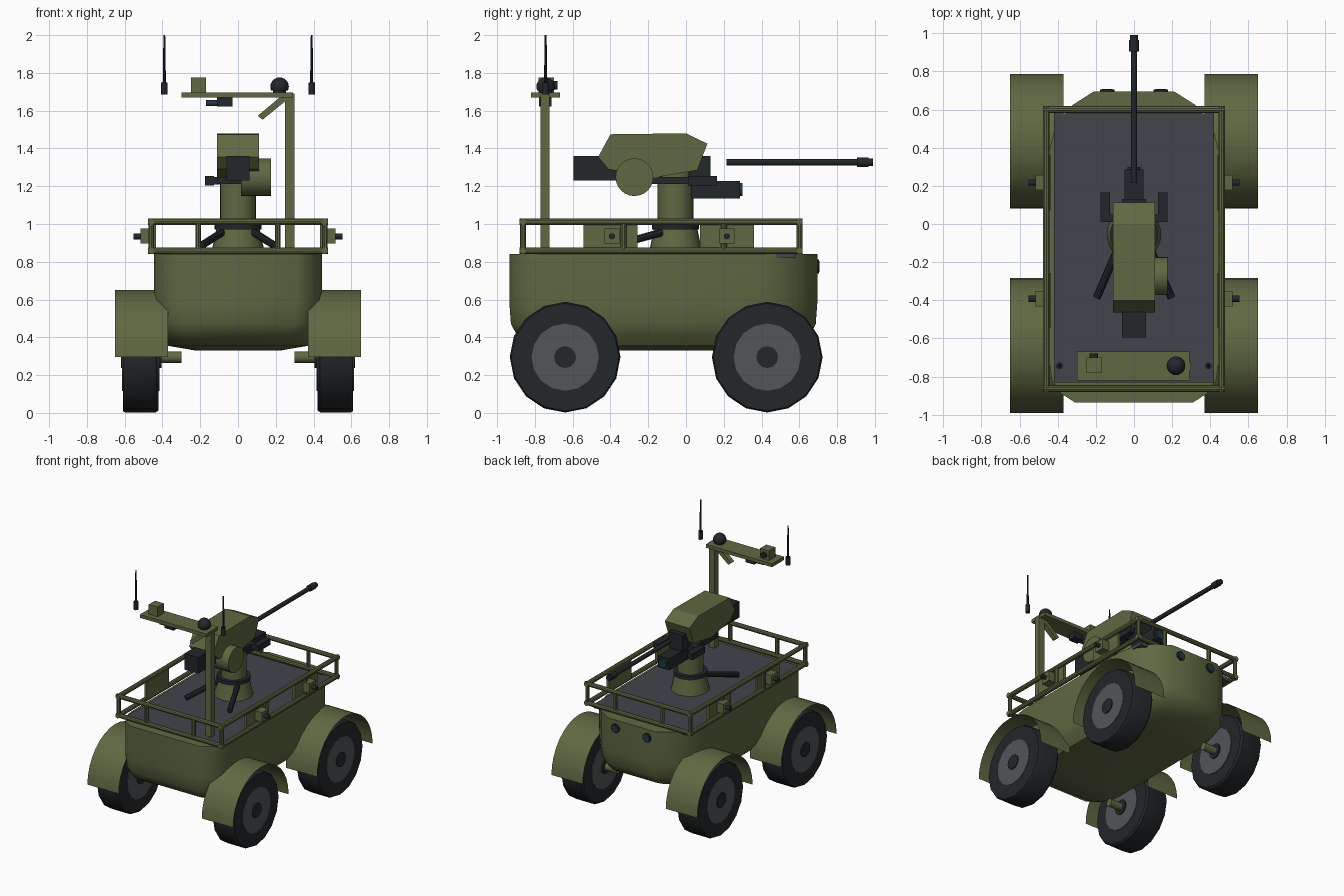
import bpy, bmesh, math
from mathutils import Vector

if "Cube" in bpy.data.objects:
    bpy.data.objects.remove(bpy.data.objects["Cube"])


def mat(name, c):
    m = bpy.data.materials.new(name)
    m.diffuse_color = (*c, 1)
    m.use_nodes = True
    m.node_tree.nodes["Principled BSDF"].inputs["Base Color"].default_value = m.diffuse_color
    return m


OLIVE = mat("olive", (0.115, 0.14, 0.055))
DARK = mat("dark", (0.016, 0.02, 0.023))
DECK = mat("deck_grey", (0.055, 0.058, 0.07))
RIM = mat("rim_grey", (0.085, 0.09, 0.1))
LENS = mat("lens", (0.015, 0.04, 0.055))


def make(name, bm, m, smooth=True):
    bmesh.ops.recalc_face_normals(bm, faces=bm.faces)
    me = bpy.data.meshes.new(name)
    bm.to_mesh(me)
    bm.free()
    me.materials.append(m)
    ob = bpy.data.objects.new(name, me)
    bpy.context.collection.objects.link(ob)
    if smooth:
        bpy.ops.object.select_all(action='DESELECT')
        ob.select_set(True)
        bpy.context.view_layer.objects.active = ob
        bpy.ops.object.shade_smooth_by_angle(angle=math.radians(35))
    return ob


def box(name, x, y, z, m):
    bm = bmesh.new()
    bmesh.ops.create_cube(bm, size=1)
    for v in bm.verts:
        v.co = [(r[0] + r[1]) / 2 + c * (r[1] - r[0]) for r, c in zip((x, y, z), v.co)]
    return make(name, bm, m, False)


def tube(name, a, b, r, m, r2=None, n=16):
    a, b = Vector(a), Vector(b)
    bm = bmesh.new()
    bmesh.ops.create_cone(bm, cap_ends=True, segments=n, radius1=r,
                          radius2=r if r2 is None else r2, depth=(b - a).length)
    q = Vector((0, 0, 1)).rotation_difference(b - a)
    for v in bm.verts:
        v.co = q @ v.co + (a + b) / 2
    return make(name, bm, m)


def loft(name, rings, m, smooth=True):
    bm = bmesh.new()
    vs = [[bm.verts.new(p) for p in r] for r in rings]
    n = len(vs[0])
    for r0, r1 in zip(vs, vs[1:]):
        for i in range(n):
            bm.faces.new((r0[i], r0[(i + 1) % n], r1[(i + 1) % n], r1[i]))
    bm.faces.new(vs[0])
    bm.faces.new(vs[-1])
    return make(name, bm, m, smooth)


# Hull: rounded plan outline lofted down to a tucked-in belly
half = [(0.21, 0.695), (0.32, 0.625), (0.41, 0.52), (0.445, 0.38),
        (0.445, -0.72), (0.43, -0.82), (0.38, -0.89), (0.31, -0.935)]
plan = half + [(-x, y) for x, y in reversed(half)]
levels = [(0.84, 1, 1), (0.58, 1, 1), (0.47, 0.975, 0.99), (0.41, 0.92, 0.95),
          (0.355, 0.83, 0.82), (0.33, 0.5, 0.6)]
loft("hull", [[(x * sx, (y + 0.12) * sy - 0.12, z) for x, y in plan]
              for z, sx, sy in levels], OLIVE)
box("deck", (-0.42, 0.42), (-0.83, 0.58), (0.82, 0.848), DECK)

# Wheels and thin open fenders
for sx, side in ((1, "right"), (-1, "left")):
    for y, end in ((-0.64, "rear"), (0.43, "front")):
        tag = f"{end}_{side}"
        zc = 0.295
        loft("tyre_" + tag, [[(sx * x, y + r * math.sin(k * math.pi / 8),
                               zc + r * math.cos(k * math.pi / 8)) for k in range(16)]
                             for x, r in ((0.42, 0.28), (0.435, 0.293), (0.595, 0.293), (0.61, 0.285))], DARK)
        tube("rim_" + tag, (sx * 0.415, y, zc), (sx * 0.613, y, zc), 0.178, RIM)
        tube("hub_" + tag, (sx * 0.405, y, zc), (sx * 0.62, y, zc), 0.058, DARK, n=12)
        tube("axle_" + tag, (sx * 0.3, y, zc), (sx * 0.41, y, zc), 0.03, OLIVE)
        bm = bmesh.new()
        prev = None
        for k in range(17):
            t = math.pi * k / 16
            p = [bm.verts.new((sx * x, y + 0.003 + 0.353 * math.cos(t), 0.297 + 0.353 * math.sin(t)))
                 for x in (0.37, 0.65)]
            if prev:
                bm.faces.new((prev[0], prev[1], p[1], p[0]))
            prev = p
        make("fender_" + tag, bm, OLIVE)

# Headlights
for x in (-0.14, 0.14):
    tube("headlight", (x, 0.66, 0.775), (x, 0.704, 0.775), 0.037, DARK)
    tube("headlight_lens", (x, 0.70, 0.775), (x, 0.708, 0.775), 0.028, LENS)

# Guard rail
X, Y0, Y1, R = 0.459, -0.863, 0.6, 0.018
for z in (0.858, 1.012):
    for y in (Y0, Y1):
        tube("rail_cross", (-X - R, y, z), (X + R, y, z), R, OLIVE, n=10)
    for x in (-X, X):
        tube("rail_side", (x, Y0 - R, z), (x, Y1 + R, z), R, OLIVE, n=10)
posts = [(sx * x, y) for sx in (-1, 1) for x, y in
         ((X, Y0), (X, Y1), (X, -0.33), (X, 0.2), (0.21, Y0), (0.21, Y1))]
for x, y in posts:
    tube("rail_post", (x, y, 0.85), (x, y, 1.012), 0.016, OLIVE, n=10)

# Side panels with sensor boxes
for s in (-1, 1):
    for y in (-0.392, 0.217):
        yp = y if y > 0 else -0.4
        box("side_panel", sorted((s * 0.435, s * 0.455)), (yp - 0.143, yp + 0.143), (0.86, 1.005), OLIVE)
        box("side_sensor", sorted((s * 0.455, s * 0.515)), (y - 0.04, y + 0.04), (0.897, 0.975), OLIVE)
        tube("side_sensor_lens", (s * 0.5, y, 0.935), (s * 0.553, y, 0.935), 0.016, DARK)

# Turret pedestal
C = -0.055
tube("pedestal_base", (0, C, 0.84), (0, C, 0.975), 0.143, OLIVE, 0.115, 24)
tube("pedestal_ring", (0, C, 0.97), (0, C, 1.0), 0.125, DARK, n=24)
tube("pedestal_column", (0, C, 1.0), (0, C, 1.3), 0.095, OLIVE, n=24)
for s in (-1, 1):
    tube("pedestal_strut", (s * 0.195, -0.385, 0.885), (s * 0.085, -0.13, 0.955), 0.021, DARK, n=10)

# Weapon housing
prof = [(-0.465, 1.355), (-0.4, 1.475), (0, 1.48), (0.113, 1.425),
        (0.06, 1.285), (-0.17, 1.245), (-0.41, 1.29)]
loft("turret_housing", [[(x, y, z) for y, z in prof] for x in (-0.11, 0.11)], OLIVE, False)
box("ammo_receiver", (-0.062, 0.062), (-0.595, 0.13), (1.23, 1.36), DARK)
tube("side_drum", (0.015, -0.273, 1.248), (0.175, -0.273, 1.248), 0.1, OLIVE, n=24)
box("cradle", (-0.11, 0.11), (-0.25, 0.06), (1.212, 1.25), DARK)
for s in (-1, 1):
    box("side_sight", sorted((s * 0.127, s * 0.175)), (0.01, 0.165), (1.205, 1.255), DARK)
    box("sight_bracket", sorted((s * 0.08, s * 0.13)), (0.01, 0.05), (1.21, 1.25), DARK)
box("main_sight", (-0.05, 0.05), (0.03, 0.285), (1.135, 1.228), DARK)
tube("main_sight_lens", (0, 0.27, 1.182), (0, 0.3, 1.182), 0.035, LENS)

# Gun barrel
tube("barrel", (0, 0.215, 1.327), (0, 0.93, 1.327), 0.017, DARK)
tube("muzzle", (0, 0.905, 1.327), (0, 0.965, 1.327), 0.025, DARK)
tube("muzzle_tip", (0, 0.96, 1.327), (0, 0.99, 1.327), 0.02, DARK)

# Sensor mast
box("mast", (0.25, 0.3), (-0.77, -0.722), (0.84, 1.69), OLIVE)
box("mast_arm", (-0.3, 0.29), (-0.82, -0.667), (1.67, 1.697), OLIVE)
brace = [(0.105, 1.573), (0.13, 1.552), (0.275, 1.67), (0.235, 1.682)]
loft("mast_brace", [[(x, y, z) for x, z in brace] for y in (-0.765, -0.725)], OLIVE, False)
box("mast_camera", (-0.25, -0.17), (-0.78, -0.7), (1.697, 1.775), OLIVE)
tube("mast_camera_lens", (-0.21, -0.71, 1.735), (-0.21, -0.68, 1.735), 0.022, DARK)
box("under_camera", (-0.11, -0.03), (-0.777, -0.713), (1.622, 1.67), DARK)
tube("under_camera_lens", (-0.1, -0.745, 1.64), (-0.17, -0.745, 1.64), 0.016, LENS)
tube("dome_collar", (0.22, -0.743, 1.695), (0.22, -0.743, 1.725), 0.035, DARK)
bm = bmesh.new()
bmesh.ops.create_uvsphere(bm, u_segments=20, v_segments=12, radius=0.049)
bmesh.ops.bisect_plane(bm, geom=bm.verts[:] + bm.edges[:] + bm.faces[:], plane_co=(0, 0, -0.02),
                       plane_no=(0, 0, -1), clear_outer=True)
bmesh.ops.translate(bm, verts=bm.verts, vec=(0.22, -0.743, 1.727))
make("sensor_dome", bm, DARK)

# Antennas
for x in (-0.39, 0.39):
    tube("antenna_base", (x, -0.743, 1.685), (x, -0.743, 1.75), 0.017, DARK, n=12)
    tube("antenna_whip", (x, -0.743, 1.74), (x, -0.743, 2.0), 0.009, DARK, 0.005, 10)
